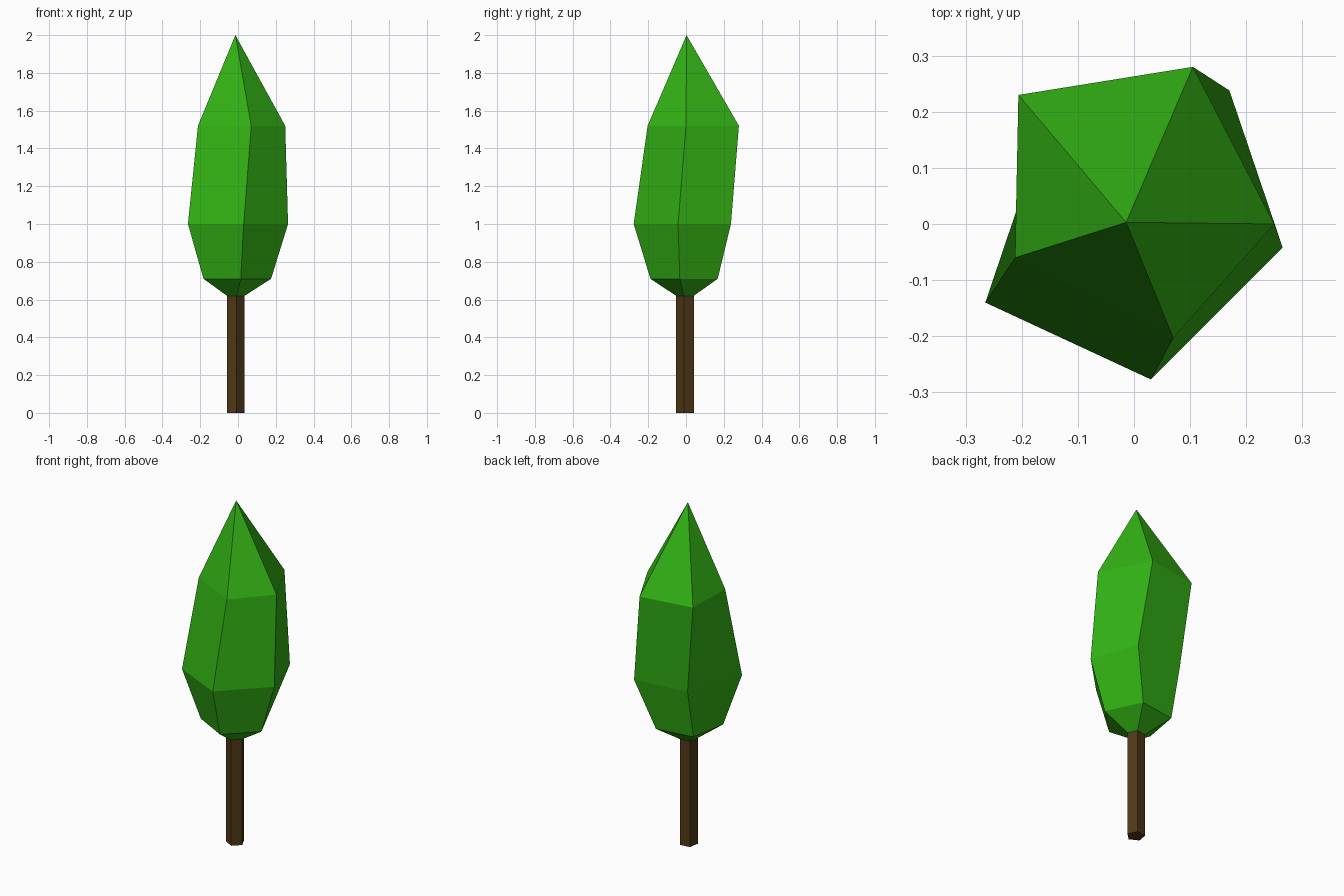
import bpy, math

if "Cube" in bpy.data.objects:
    bpy.data.objects.remove(bpy.data.objects["Cube"])


def material(name, rgb):
    m = bpy.data.materials.new(name)
    m.diffuse_color = (*rgb, 1)
    m.use_nodes = True
    m.node_tree.nodes["Principled BSDF"].inputs["Base Color"].default_value = m.diffuse_color
    return m


def ring(z, r, cx=-0.014, cy=-0.003):
    # Five-sided ring, turned so one corner points almost to the front
    return [(cx + r * math.cos(math.radians(-82 + 72 * i)),
             cy + r * math.sin(math.radians(-82 + 72 * i)), z) for i in range(5)]


def loft(name, rings, mat, tip=None):
    # Skin a stack of rings, closed with a flat cap or a pointed tip
    n = 5
    verts = [p for r in rings for p in r]
    faces = [tuple(reversed(range(n)))]
    for k in range(len(rings) - 1):
        for i in range(n):
            j = (i + 1) % n
            faces.append((k * n + i, k * n + j, (k + 1) * n + j, (k + 1) * n + i))
    top = (len(rings) - 1) * n
    if tip:
        verts.append(tip)
        faces += [(top + i, top + (i + 1) % n, len(verts) - 1) for i in range(n)]
    else:
        faces.append(tuple(range(top, top + n)))
    me = bpy.data.meshes.new(name)
    me.from_pydata(verts, [], faces)
    me.materials.append(mat)
    ob = bpy.data.objects.new(name, me)
    bpy.context.collection.objects.link(ob)
    return ob


bark = material("bark brown", (0.08, 0.04, 0.008))
leaf = material("leaf green", (0.033, 0.45, 0.007))

# Trunk
loft("trunk", [ring(0, 0.05), ring(0.62, 0.05)], bark)

# Crown: regular lower rings, irregular wide rings, pointed top
wide = [(0.03, -0.277), (0.265, -0.042), (0.17, 0.238), (-0.15, 0.2), (-0.265, -0.14)]
shoulder = [(0.07, -0.203), (0.25, 0.0), (0.105, 0.28), (-0.206, 0.23), (-0.212, -0.06)]
loft("crown",
     [ring(0.62, 0.05), ring(0.71, 0.19, -0.012, 0.0),
      [(x, y, 1.0) for x, y in wide],
      [(x, y, 1.52) for x, y in shoulder]],
     leaf, tip=(-0.014, 0.003, 2.0))
